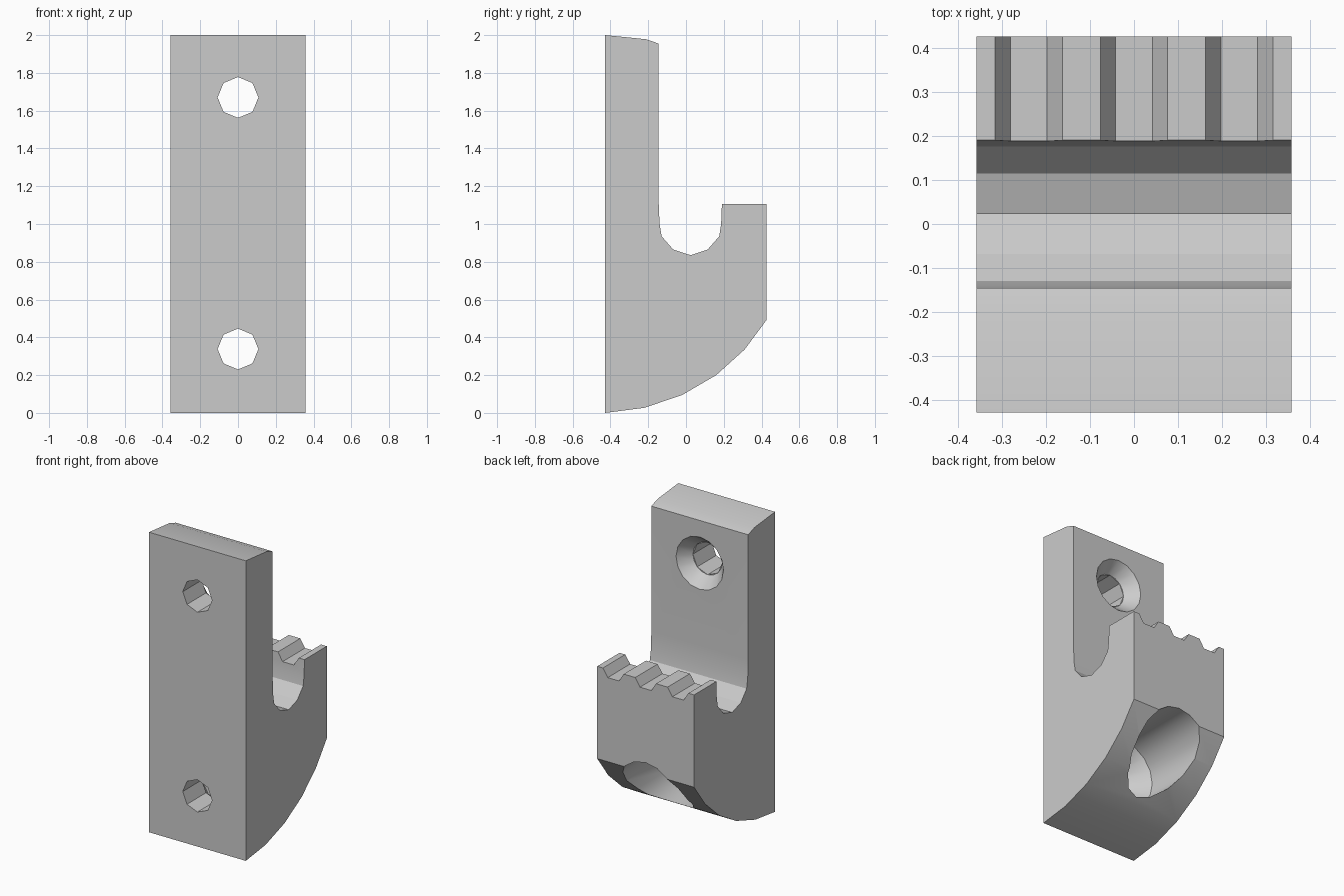
import bpy, bmesh, math
from mathutils import Vector

cube = bpy.data.objects.get("Cube")
if cube:
    bpy.data.objects.remove(cube, do_unlink=True)

grey = bpy.data.materials.new("light_grey")
grey.use_nodes = True
colour = (0.6, 0.6, 0.6, 1)
grey.diffuse_color = colour
grey.node_tree.nodes["Principled BSDF"].inputs["Base Color"].default_value = colour


def finish(name, bm):
    bmesh.ops.recalc_face_normals(bm, faces=bm.faces)
    mesh = bpy.data.meshes.new(name)
    bm.to_mesh(mesh)
    bm.free()
    mesh.materials.append(grey)
    obj = bpy.data.objects.new(name, mesh)
    bpy.context.collection.objects.link(obj)
    return obj


def prism(name, points, travel):
    """Extrude a closed outline along a vector."""
    bm = bmesh.new()
    face = bm.faces.new([bm.verts.new(p) for p in points])
    ext = bmesh.ops.extrude_face_region(bm, geom=[face])
    moved = [g for g in ext["geom"] if isinstance(g, bmesh.types.BMVert)]
    bmesh.ops.translate(bm, verts=moved, vec=Vector(travel))
    return finish(name, bm)


def turned(name, rings, sides, z):
    """Solid of (y, radius) rings around an axis along y."""
    bm = bmesh.new()
    loops = []
    for y, r in rings:
        angles = [math.tau * i / sides for i in range(sides)]
        loops.append([bm.verts.new((r * math.cos(a), y, z + r * math.sin(a))) for a in angles])
    for a, b in zip(loops, loops[1:]):
        for i in range(sides):
            j = (i + 1) % sides
            bm.faces.new((a[i], a[j], b[j], b[i]))
    bm.faces.new(loops[0])
    bm.faces.new(loops[-1])
    return finish(name, bm)


# Hook body: side outline extruded across the width
half = 0.357
outline = [
    (-0.428, 0), (-0.22, 0.027), (-0.02, 0.095), (0.16, 0.2), (0.31, 0.335), (0.425, 0.49),
    (0.425, 1.105), (0.19, 1.105), (0.186, 1.0), (0.176, 0.935), (0.115, 0.865), (0.024, 0.835),
    (-0.068, 0.865), (-0.129, 0.935), (-0.14, 1.0), (-0.145, 1.12), (-0.145, 1.955),
    (-0.21, 1.978), (-0.428, 2.0)]
body = prism("hook_body", [(-half, y, z) for y, z in outline], (2 * half, 0, 0))

# Screw holes: eight-sided shaft, countersink and wide access bore
cutters = []
for label, z in (("upper", 1.67), ("lower", 0.338)):
    cutters.append(turned(label + "_countersink", [(-0.227, 0.108), (-0.09, 0.22), (0.6, 0.22)], 16, z))
    cutters.append(turned(label + "_shaft", [(-0.6, 0.108), (-0.2, 0.108)], 8, z))

# Grip grooves across the top of the hook tip
for x in (-0.2385, 0, 0.2385):
    trapezoid = [(x - 0.0415, 0.1, 1.05), (x + 0.0415, 0.1, 1.05),
                 (x + 0.1115, 0.1, 1.16), (x - 0.1115, 0.1, 1.16)]
    cutters.append(prism("grip_groove", trapezoid, (0, 0.5, 0)))

bpy.ops.object.select_all(action="DESELECT")
bpy.context.view_layer.objects.active = body
body.select_set(True)
for cutter in cutters:
    cutter.hide_render = True
    cut = body.modifiers.new("cut", "BOOLEAN")
    cut.operation = "DIFFERENCE"
    cut.solver = "EXACT"
    cut.object = cutter
    bpy.ops.object.modifier_apply(modifier=cut.name)
    bpy.data.objects.remove(cutter, do_unlink=True)

bpy.ops.object.shade_smooth_by_angle(angle=math.radians(30))
